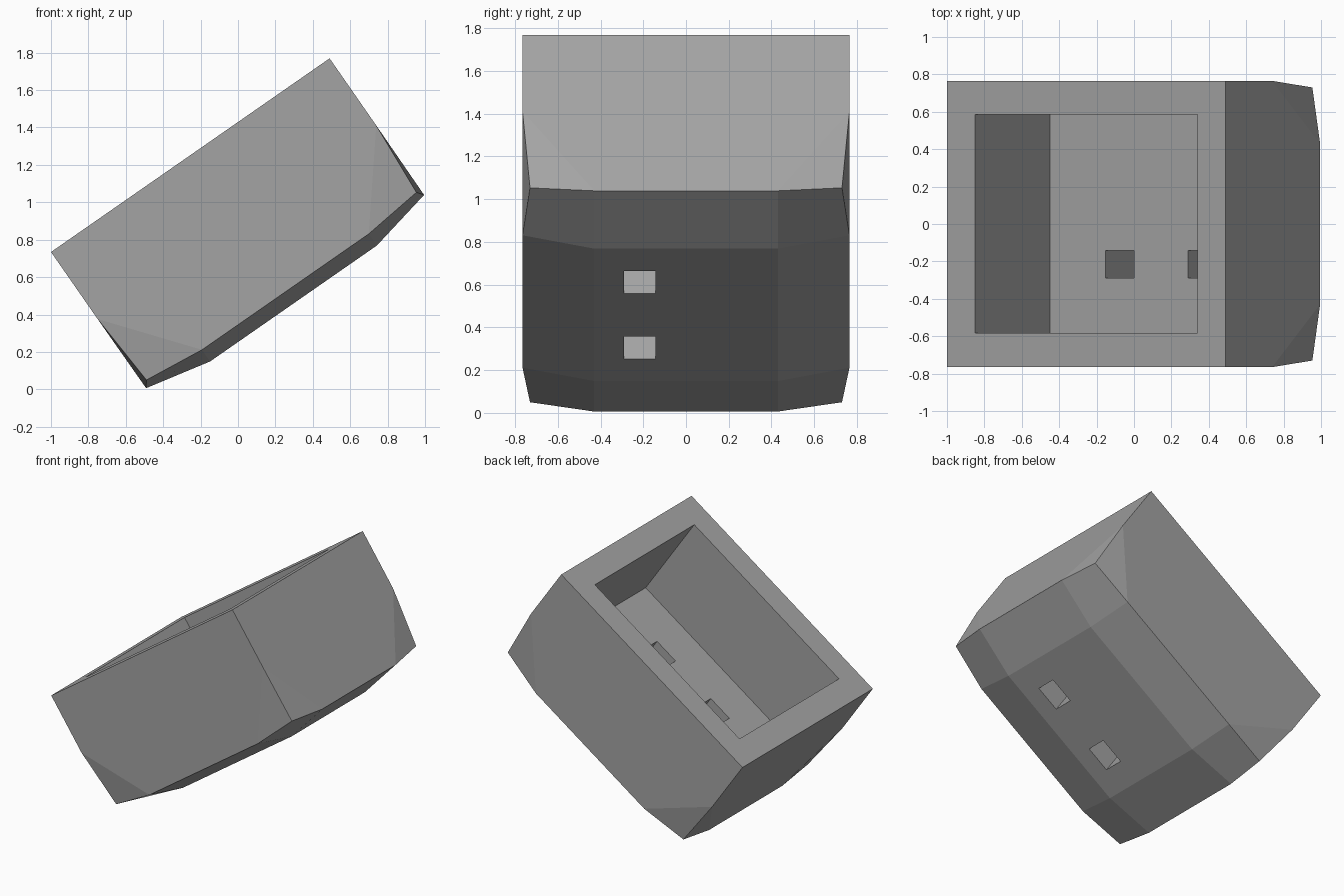
import bpy, bmesh, math
from mathutils import Matrix

if "Cube" in bpy.data.objects:
    bpy.data.objects.remove(bpy.data.objects["Cube"], do_unlink=True)

grey = bpy.data.materials.new("stone_grey")
grey.use_nodes = True
colour = (0.37, 0.37, 0.37, 1)
grey.diffuse_color = colour
grey.node_tree.nodes["Principled BSDF"].inputs["Base Color"].default_value = colour

TILT = Matrix.Translation((-0.255, 0, 1.252)) @ Matrix.Rotation(math.radians(-34.8), 4, 'Y')


def make_object(name, bm):
    bmesh.ops.recalc_face_normals(bm, faces=bm.faces)
    mesh = bpy.data.meshes.new(name)
    bm.to_mesh(mesh)
    bm.free()
    mesh.materials.append(grey)
    obj = bpy.data.objects.new(name, mesh)
    bpy.context.collection.objects.link(obj)
    obj.matrix_world = TILT
    return obj


def box(name, x0, x1, y0, y1, z0, z1):
    bm = bmesh.new()
    bmesh.ops.create_cube(bm, size=1)
    for v in bm.verts:
        v.co = (x0 if v.co.x < 0 else x1, y0 if v.co.y < 0 else y1, z0 if v.co.z < 0 else z1)
    return make_object(name, bm)


# Outer shell: one set of key points, mirrored to all four corners
key = {"rim": (0.907, 0.765, 0), "mid": (0.907, 0.765, -0.437),
       "corner": (0.879, 0.73, -0.853), "side": (0.543, 0.765, -0.89),
       "end": (0.905, 0.43, -0.888), "base": (0.543, 0.43, -0.966)}
bm = bmesh.new()
pt = {(n, sx, sy): bm.verts.new((sx * p[0], sy * p[1], p[2]))
      for n, p in key.items() for sx in (-1, 1) for sy in (-1, 1)}


def face(*keys):
    bm.faces.new([pt[k] for k in keys])


for sx in (-1, 1):
    for sy in (-1, 1):
        face(("mid", sx, sy), ("corner", sx, sy), ("side", sx, sy))
        face(("mid", sx, sy), ("corner", sx, sy), ("end", sx, sy))
        face(*[(n, sx, sy) for n in ("base", "side", "corner", "end")])
for s in (-1, 1):
    # long walls and their lower slopes
    face(*[(n, -1, s) for n in ("rim", "mid", "side")], *[(n, 1, s) for n in ("side", "mid", "rim")])
    face(("base", -1, s), ("side", -1, s), ("side", 1, s), ("base", 1, s))
    # end walls and their lower slopes
    face(*[(n, s, -1) for n in ("rim", "mid", "end")], *[(n, s, 1) for n in ("end", "mid", "rim")])
    face(("base", s, -1), ("end", s, -1), ("end", s, 1), ("base", s, 1))
for n in ("rim", "base"):
    face((n, -1, -1), (n, 1, -1), (n, 1, 1), (n, -1, 1))
tub = make_object("tilted_tub", bm)

# Hollow interior and two rectangular drain holes through the floor
cutters = [box("cavity_cutter", -0.724, 0.724, -0.582, 0.585, -0.70, 0.2)]
for x in (-0.362, 0.176):
    cutters.append(box("drain_cutter", x, x + 0.185, -0.29, -0.142, -1.2, -0.5))
for c in cutters:
    mod = tub.modifiers.new("cut", 'BOOLEAN')
    mod.operation = 'DIFFERENCE'
    mod.solver = 'EXACT'
    mod.object = c

# Bake the cuts and discard the cutters
bpy.context.view_layer.update()
baked = bpy.data.meshes.new_from_object(tub.evaluated_get(bpy.context.evaluated_depsgraph_get()))
tub.modifiers.clear()
tub.data = baked
for c in cutters:
    bpy.data.objects.remove(c, do_unlink=True)
